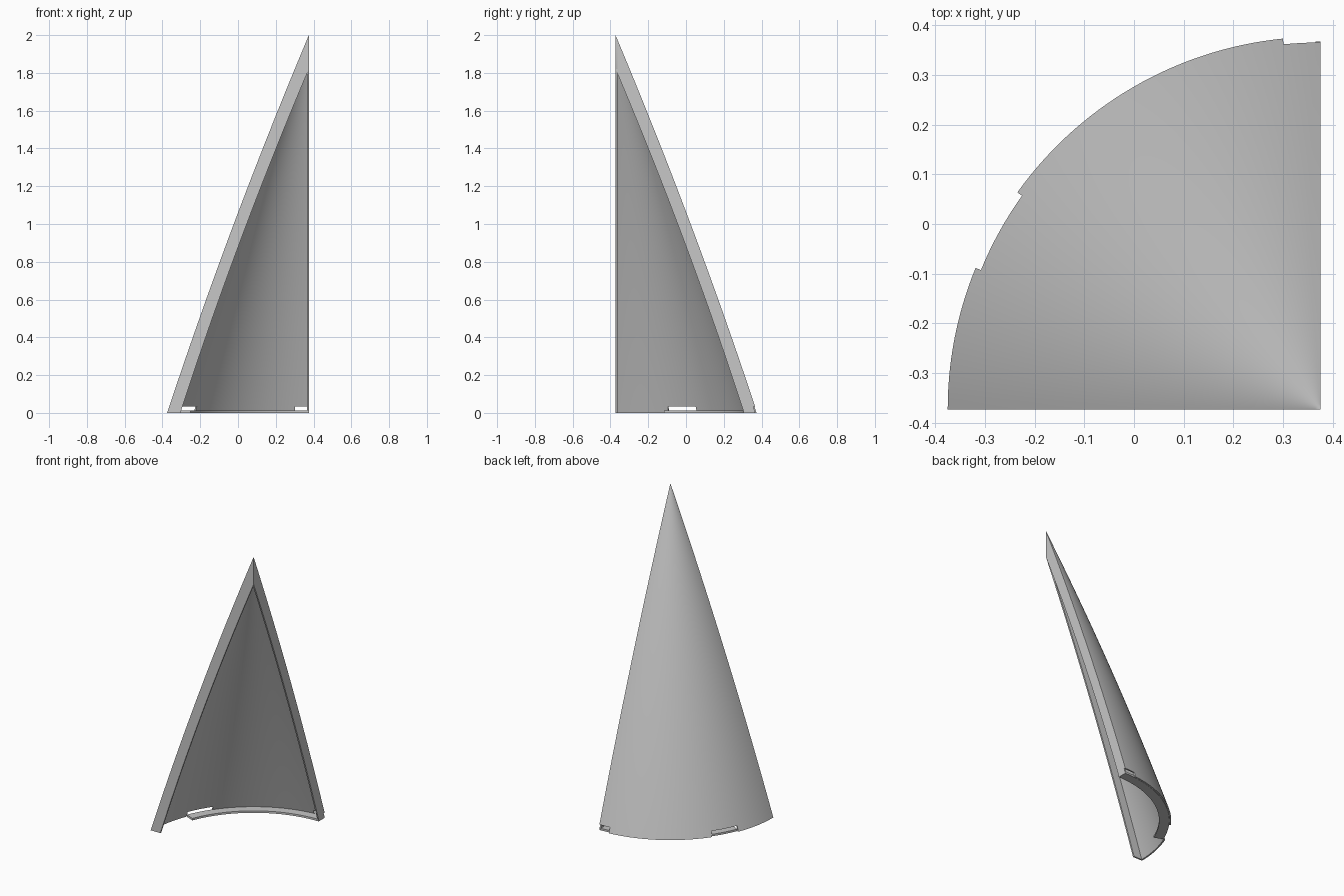
import bpy, bmesh
from math import cos, sin, radians, pi
from mathutils import Vector

cube = bpy.data.objects.get("Cube")
if cube:
    bpy.data.objects.remove(cube, do_unlink=True)

AXIS_X, AXIS_Y = 0.375, -0.373
HEIGHT, SLOT_TOP, FLANGE_TOP = 2.0, 0.035, 1.82
SKIN = 0.01
SKIN_TOP = 1.976      # the hollow closes here
LIP_HEIGHT = 0.013

# One matte grey for the whole piece
grey = bpy.data.materials.new("light grey")
grey.use_nodes = True
colour = (0.57, 0.57, 0.57, 1)
grey.diffuse_color = colour
grey.node_tree.nodes["Principled BSDF"].inputs["Base Color"].default_value = colour


def outer_radius(z):
    return 0.75 * (1 - z / HEIGHT) + 0.0225 * z * (HEIGHT - z)


def inner_radius(z):
    return 0.0 if z >= SKIN_TOP else outer_radius(z) - SKIN


def flange_radius(z):
    return 0.68 * (1 - z / FLANGE_TOP) + 0.027 * z * (FLANGE_TOP - z)


def point(radius, angle, z):
    # Angle runs from the front cut edge round to the side cut edge
    a = pi - radians(angle)
    return Vector((AXIS_X + radius * cos(a), AXIS_Y + radius * sin(a), z))


def quad(bm, *corners):
    bm.faces.new([bm.verts.new(c) for c in corners])


def finish(bm, name):
    bmesh.ops.remove_doubles(bm, verts=bm.verts, dist=1e-5)
    bmesh.ops.recalc_face_normals(bm, faces=bm.faces)
    mesh = bpy.data.meshes.new(name)
    bm.to_mesh(mesh)
    bm.free()
    mesh.materials.append(grey)
    obj = bpy.data.objects.new(name, mesh)
    bpy.context.collection.objects.link(obj)
    bpy.ops.object.select_all(action='DESELECT')
    obj.select_set(True)
    bpy.context.view_layer.objects.active = obj
    bpy.ops.object.shade_smooth_by_angle(angle=radians(30))


# Angular sectors: (start, end, steps, slotted)
SECTORS = [(0, 22.3, 14, False), (22.3, 35.6, 8, True),
           (35.6, 84.25, 30, False), (84.25, 90, 4, True)]
steps = []
for start, end, count, slotted in SECTORS:
    size = (end - start) / count
    steps += [(start + size * i, start + size * (i + 1), slotted) for i in range(count)]

levels = [0] + [SLOT_TOP + (SKIN_TOP - SLOT_TOP) * i / 26 for i in range(27)] + [HEIGHT]


def radial_wall(bm, angle, low, high):
    quad(bm, point(inner_radius(low), angle, low), point(outer_radius(low), angle, low),
         point(outer_radius(high), angle, high), point(inner_radius(high), angle, high))


# Thin curved quarter skin with slots along the base
bm = bmesh.new()
for a, b, slotted in steps:
    first = 1 if slotted else 0
    for low, high in zip(levels[first:], levels[first + 1:]):
        for radius in (outer_radius, inner_radius):
            if radius(low) > 1e-6:
                quad(bm, point(radius(low), a, low), point(radius(low), b, low),
                     point(radius(high), b, high), point(radius(high), a, high))
    z = levels[first]
    quad(bm, point(inner_radius(z), a, z), point(outer_radius(z), a, z),
         point(outer_radius(z), b, z), point(inner_radius(z), b, z))

# Skin edges and slot sides
for low, high in zip(levels, levels[1:]):
    radial_wall(bm, 0, low, high)
    if low > 0:
        radial_wall(bm, 90, low, high)
for angle in (22.3, 35.6, 84.25):
    radial_wall(bm, angle, 0, SLOT_TOP)
finish(bm, "nose_skin")


# Flat stiffening flanges along both cut edges
def flange(name, angle, inward):
    bm = bmesh.new()
    inside = [FLANGE_TOP * i / 24 for i in range(25)]
    outline = [point(flange_radius(z), angle, z) for z in inside]
    outline += [point(inner_radius(z), angle, z) for z in reversed(levels[:-1])]
    face = bm.faces.new([bm.verts.new(p) for p in outline])
    plate = bmesh.ops.extrude_face_region(bm, geom=[face], use_keep_orig=True)
    moved = [g for g in plate["geom"] if isinstance(g, bmesh.types.BMVert)]
    bmesh.ops.translate(bm, verts=moved, vec=inward)
    finish(bm, name)


flange("front_flange", 0, Vector((0, SKIN, 0)))
flange("side_flange", 90, Vector((-SKIN, 0, 0)))

# Flat ring lip inside the base, stopping short of the front flange
bm = bmesh.new()
edge = outer_radius(SLOT_TOP)
section = [(0.677, 0), (edge, 0), (edge, LIP_HEIGHT), (0.677, LIP_HEIGHT)]
lip_steps = [s for s in steps if s[0] > 22]
for a, b, _ in lip_steps:
    for p, q in zip(section, section[1:] + section[:1]):
        quad(bm, point(p[0], a, p[1]), point(q[0], a, q[1]),
             point(q[0], b, q[1]), point(p[0], b, p[1]))
for angle in (lip_steps[0][0], 90):
    quad(bm, *[point(r, angle, z) for r, z in section])
finish(bm, "base_lip")
